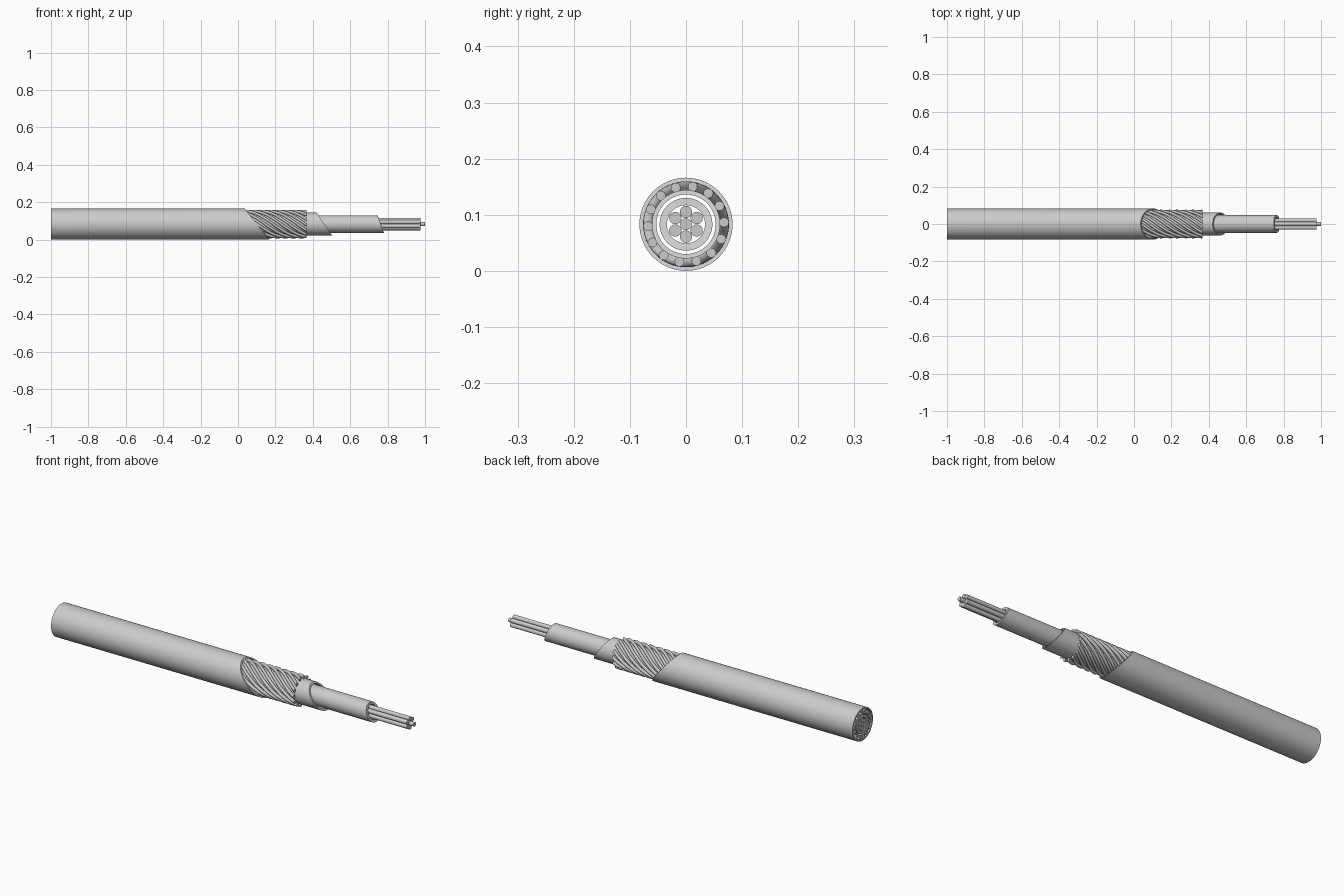
import bpy, bmesh
from math import sin, cos, tau, radians

if "Cube" in bpy.data.objects:
    bpy.data.objects.remove(bpy.data.objects["Cube"])

AXIS_Z = 0.083
START = -1.0

grey = bpy.data.materials.new("plain grey")
grey.use_nodes = True
grey.diffuse_color = (0.6, 0.6, 0.6, 1)
grey.node_tree.nodes["Principled BSDF"].inputs["Base Color"].default_value = (0.6, 0.6, 0.6, 1)


def finish(name, bm):
    """Turn a bmesh into a smooth-shaded object lying along the cable axis."""
    bmesh.ops.recalc_face_normals(bm, faces=bm.faces)
    mesh = bpy.data.meshes.new(name)
    bm.to_mesh(mesh)
    bm.free()
    mesh.materials.append(grey)
    obj = bpy.data.objects.new(name, mesh)
    obj.location.z = AXIS_Z
    bpy.context.collection.objects.link(obj)
    bpy.ops.object.select_all(action="DESELECT")
    obj.select_set(True)
    bpy.context.view_layer.objects.active = obj
    bpy.ops.object.shade_smooth_by_angle(angle=radians(35))


def bridge(bm, a, b):
    for i in range(len(a)):
        j = (i + 1) % len(a)
        bm.faces.new((a[i], a[j], b[j], b[i]))


def tube(name, outer, inner, end, sides=64):
    """Hollow layer whose end is trimmed by the rule end(z)."""
    bm = bmesh.new()

    def ring(radius, trimmed):
        verts = []
        for i in range(sides):
            a = tau * i / sides
            z = radius * sin(a)
            verts.append(bm.verts.new((end(z) if trimmed else START, radius * cos(a), z)))
        return verts

    rings = [ring(outer, False), ring(outer, True), ring(inner, True), ring(inner, False)]
    for k in range(4):
        bridge(bm, rings[k], rings[(k + 1) % 4])
    finish(name, bm)


def strand(name, orbit, radius, end, angle, pitch=None, sides=16):
    """Round wire, straight or twisted about the cable axis."""
    bm = bmesh.new()
    steps = 80 if pitch else 1
    rings = []
    for s in range(steps + 1):
        x = START + (end - START) * s / steps
        turn = angle + (tau * (x - end) / pitch if pitch else 0)
        cy, cz = orbit * cos(turn), orbit * sin(turn)
        rings.append([bm.verts.new((x, cy + radius * cos(turn + tau * i / sides),
                                    cz + radius * sin(turn + tau * i / sides)))
                      for i in range(sides)])
    for a, b in zip(rings, rings[1:]):
        bridge(bm, a, b)
    bm.faces.new(rings[0])
    bm.faces.new(rings[-1])
    finish(name, bm)


# Sleeves, each trimmed back at a slant
tube("outer_jacket", 0.083, 0.0765, lambda z: 0.102 - 0.8 * z)
tube("inner_sheath", 0.061, 0.053, lambda z: 0.462 - 0.68 * z)
tube("core_insulation", 0.047, 0.034, lambda z: max(0.748, 0.763 - 0.38 * z))

# Twisted armour wires between jacket and sheath
ARMOUR = 14
for n in range(ARMOUR):
    strand(f"armour_wire_{n + 1}", 0.068, 0.0085, 0.365,
           radians(3) + tau * n / ARMOUR, pitch=0.6)

# Conductor: six wires around a longer centre wire
for n in range(6):
    strand(f"conductor_wire_{n + 1}", 0.022, 0.011, 0.975, tau / 12 + tau * n / 6)
strand("centre_conductor_wire", 0, 0.0105, 1.0, 0)
